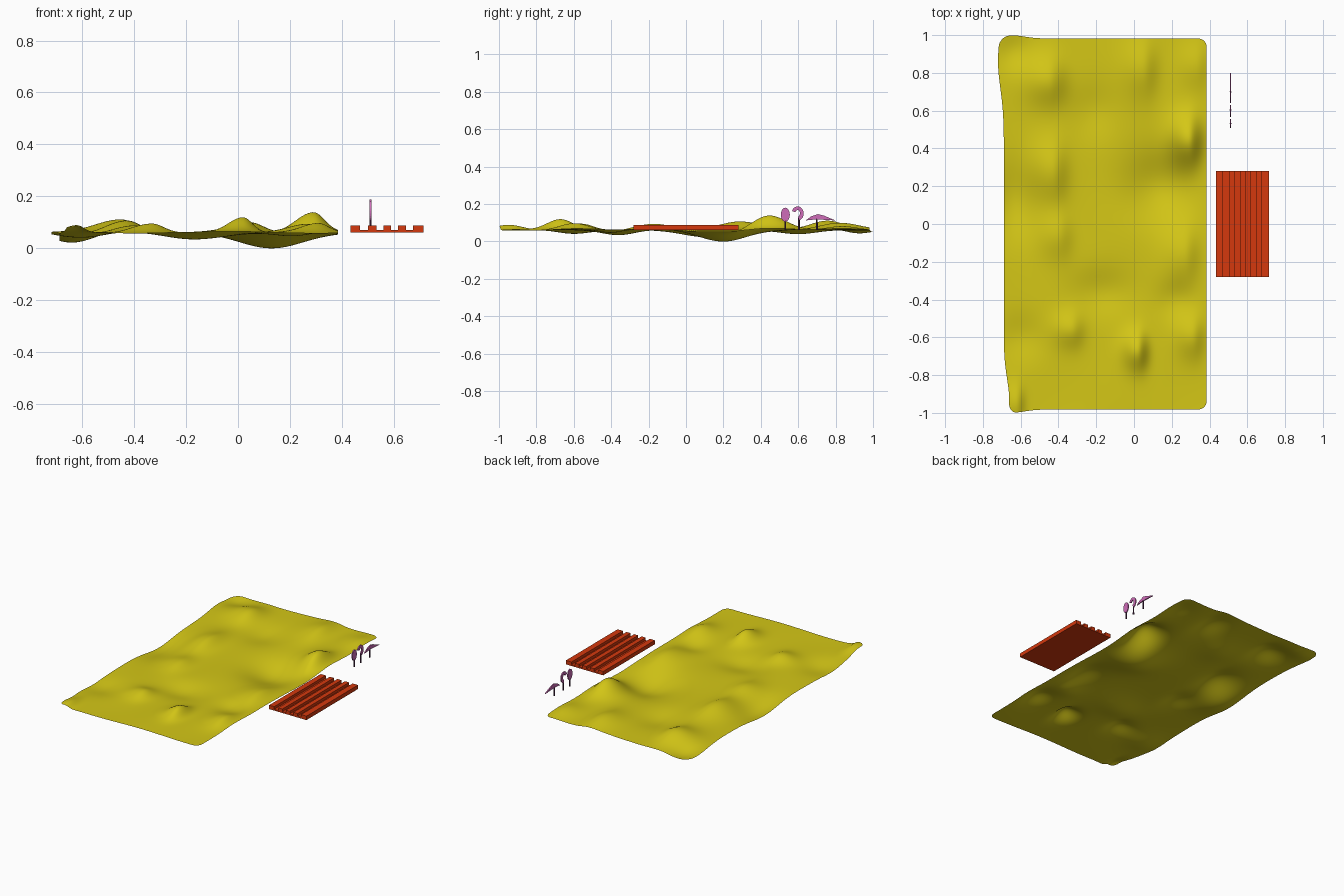
import bpy, bmesh
from math import cos, sin, exp, pi, radians, sqrt, copysign

cube = bpy.data.objects.get("Cube")
if cube:
    bpy.data.objects.remove(cube, do_unlink=True)


def make_material(name, colour):
    mat = bpy.data.materials.new(name)
    mat.use_nodes = True
    mat.diffuse_color = (*colour, 1)
    mat.node_tree.nodes["Principled BSDF"].inputs["Base Color"].default_value = (*colour, 1)
    return mat


YELLOW = make_material("sand yellow", (0.66, 0.57, 0.008))
RED = make_material("brick red", (0.66, 0.04, 0.004))
PINK = make_material("orchid pink", (0.62, 0.15, 0.48))
PLUM = make_material("dark plum", (0.09, 0.025, 0.08))


def finish(name, bm, mat):
    mesh = bpy.data.meshes.new(name)
    bm.to_mesh(mesh)
    bm.free()
    mesh.materials.append(mat)
    obj = bpy.data.objects.new(name, mesh)
    bpy.context.collection.objects.link(obj)
    return obj


def extrude_profile(name, points, axis, centre, depth, mat):
    """Extrude a closed 2D outline along the x or y axis."""
    bm = bmesh.new()
    start = centre - depth / 2
    if axis == "x":
        verts = [bm.verts.new((start, a, z)) for a, z in points]
        move = (depth, 0, 0)
    else:
        verts = [bm.verts.new((a, start, z)) for a, z in points]
        move = (0, depth, 0)
    face = bm.faces.new(verts)
    result = bmesh.ops.extrude_face_region(bm, geom=[face], use_keep_orig=True)
    moved = [v for v in result["geom"] if isinstance(v, bmesh.types.BMVert)]
    bmesh.ops.translate(bm, verts=moved, vec=move)
    bmesh.ops.recalc_face_normals(bm, faces=bm.faces)
    return finish(name, bm, mat)


# Rolling sheet of ground: hills and hollows as x, y, x radius, y radius, height
HILLS = [
    (0.29, 0.44, 0.10, 0.13, 0.078),
    (0.02, -0.67, 0.08, 0.10, 0.058),
    (-0.43, 0.28, 0.12, 0.16, 0.045),
    (-0.45, 0.76, 0.14, 0.13, 0.052),
    (-0.33, -0.56, 0.10, 0.09, 0.032),
    (0.27, -0.16, 0.11, 0.15, 0.035),
    (0.31, -0.60, 0.09, 0.11, 0.034),
    (0.05, 0.82, 0.11, 0.15, 0.036),
    (-0.40, -0.06, 0.11, 0.12, 0.030),
    (0.33, 0.84, 0.10, 0.12, 0.024),
    (-0.62, -0.95, 0.06, 0.10, 0.026),
]
HOLLOWS = [
    (0.13, 0.20, 0.18, 0.18, -0.062),
    (-0.64, 0.12, 0.12, 0.20, -0.042),
    (-0.22, 0.60, 0.12, 0.14, -0.022),
    (-0.18, -0.36, 0.16, 0.12, -0.026),
    (0.22, -0.40, 0.10, 0.10, -0.020),
    (-0.60, -0.60, 0.12, 0.12, -0.020),
    (-0.64, 0.92, 0.10, 0.10, -0.022),
]


def ground_height(x, y):
    z = 0.061
    for cx, cy, rx, ry, h in HILLS:
        side = 0.62 if x > cx else 1.0      # steeper flank on the +x side
        z += h * exp(-((x - cx) / (rx * side)) ** 2 - ((y - cy) / ry) ** 2)
    for cx, cy, rx, ry, h in HOLLOWS:
        z += h * exp(-((x - cx) / rx) ** 2 - ((y - cy) / ry) ** 2)
    return z + 0.004 * sin(9 * x + 2) * cos(7 * y)


def round_corner(x, y, half_x, half_y, radius=0.045):
    """Pull the corner patch of a rectangle into a quarter circle."""
    dx = (abs(x) - half_x + radius) / radius
    dy = (abs(y) - half_y + radius) / radius
    if dx > 0 and dy > 0:
        nx, ny = dx * sqrt(1 - dy * dy / 2), dy * sqrt(1 - dx * dx / 2)
        x = copysign(half_x - radius + nx * radius, x)
        y = copysign(half_y - radius + ny * radius, y)
    return x, y


bm = bmesh.new()
bmesh.ops.create_grid(bm, x_segments=100, y_segments=180, size=1)
for v in bm.verts:
    x, y = round_corner(v.co.x * 0.537, v.co.y * 0.982, 0.537, 0.982)
    x -= 0.152
    # the left border wanders, and its two corners stretch outwards
    left = max(0, (-0.15 - x) / 0.54) ** 2
    x += left * (0.028 * exp(-((y + 0.92) / 0.15) ** 2) - 0.031 * exp(-((y - 0.86) / 0.2) ** 2))
    corner = exp(-((x + 0.64) / 0.09) ** 2)
    y += copysign(0.018, y) * corner * abs(y) ** 6
    v.co = (x, y, ground_height(x, y))
ground = finish("ground_sheet", bm, YELLOW)
for poly in ground.data.polygons:
    poly.use_smooth = True

# Ribbed deck: one comb outline extruded along y
BOTTOM, FLOOR, TOP = 0.061, 0.070, 0.088
RIBS = [(0.433, 0.471), (0.502, 0.533), (0.560, 0.590), (0.617, 0.648), (0.675, 0.716)]
outline = [(RIBS[-1][1], BOTTOM), (RIBS[0][0], BOTTOM)]
for i, (a, b) in enumerate(RIBS):
    if i > 0:
        outline.append((a, FLOOR))
    outline += [(a, TOP), (b, TOP)]
    if i < len(RIBS) - 1:
        outline.append((b, FLOOR))
extrude_profile("ribbed_deck", outline, "y", 0, 0.56, RED)

# Three flat trees standing in a row
TREE_X = 0.511


def trunk(name, y, top):
    bm = bmesh.new()
    low = 0.062
    bmesh.ops.create_cone(bm, cap_ends=True, segments=8, radius1=0.005,
                          radius2=0.004, depth=top - low)
    bmesh.ops.translate(bm, verts=bm.verts, vec=(TREE_X, y, (top + low) / 2))
    finish(name, bm, PLUM)


def arc(cy, cz, ry, rz, start, end, steps):
    angles = [radians(start + (end - start) * i / steps) for i in range(steps + 1)]
    return [(cy + ry * cos(a), cz + rz * sin(a)) for a in angles]


oval = arc(0.531, 0.143, 0.024, 0.037, 0, 345, 23)
hook = arc(0.597, 0.149, 0.032, 0.038, 160, -80, 20) + arc(0.597, 0.150, 0.012, 0.018, -80, 160, 20)
umbrella = [(0.64, 0.112), (0.67, 0.134), (0.705, 0.146), (0.74, 0.137),
            (0.775, 0.122), (0.80, 0.112), (0.745, 0.115), (0.70, 0.118)]
for name, shape, y, top in (("oval", oval, 0.531, 0.115),
                            ("hook", hook, 0.604, 0.125),
                            ("umbrella", umbrella, 0.70, 0.125)):
    extrude_profile(name + "_tree_crown", shape, "x", TREE_X, 0.007, PINK)
    trunk(name + "_tree_trunk", y, top)
